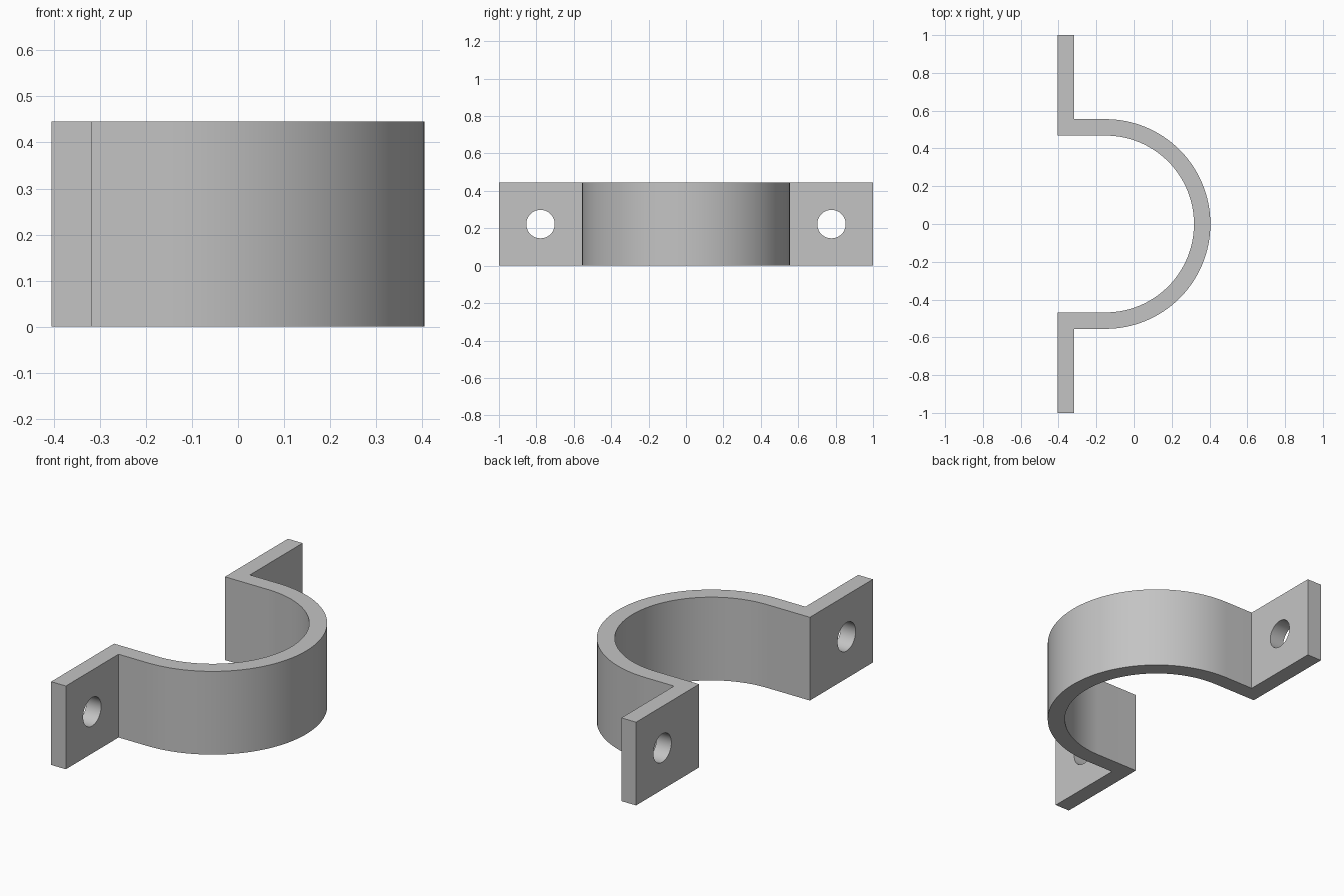
import bpy, bmesh
from math import pi, cos, sin, radians
from mathutils import Matrix

cube = bpy.data.objects.get("Cube")
if cube:
    bpy.data.objects.remove(cube)

HEIGHT = 0.445
THICK = 0.087
BACK = -0.405          # mounting plane of the flanges
R_OUT = 0.555
R_IN = R_OUT - THICK
CENTRE = -BACK - R_OUT  # x of the arc centre
SEGS = 64

steel = bpy.data.materials.new("grey_steel")
steel.use_nodes = True
colour = (0.55, 0.55, 0.55, 1)
steel.diffuse_color = colour
steel.node_tree.nodes["Principled BSDF"].inputs["Base Color"].default_value = colour


def arc(radius):
    """Half circle from -y to +y, bulging towards +x."""
    angles = [-pi / 2 + pi * i / SEGS for i in range(SEGS + 1)]
    return [(CENTRE + radius * cos(a), radius * sin(a)) for a in angles]


# Strap outline: outer side with flange tips, then back along the inner side
face_x = BACK + THICK
outer = [(BACK, -1), (face_x, -1), (face_x, -R_OUT)] + arc(R_OUT)
outer += [(face_x, R_OUT), (face_x, 1), (BACK, 1)]
inner = [(BACK, R_IN)] + arc(R_IN)[::-1] + [(BACK, -R_IN)]

# Extrude the outline into the clamp strap
bm = bmesh.new()
base = bm.faces.new([bm.verts.new((x, y, 0)) for x, y in outer + inner])
top = bmesh.ops.extrude_face_region(bm, geom=[base])["geom"]
bmesh.ops.translate(bm, vec=(0, 0, HEIGHT),
                    verts=[v for v in top if isinstance(v, bmesh.types.BMVert)])
bmesh.ops.recalc_face_normals(bm, faces=bm.faces)
mesh = bpy.data.meshes.new("pipe_clamp")
bm.to_mesh(mesh)
bm.free()
mesh.materials.append(steel)
clamp = bpy.data.objects.new("pipe_clamp", mesh)
bpy.context.collection.objects.link(clamp)

# Bolt holes, one through each flange
bm = bmesh.new()
for side in (-1, 1):
    place = Matrix.Translation((BACK + THICK / 2, side * 0.778, HEIGHT / 2))
    bmesh.ops.create_cone(bm, cap_ends=True, segments=48, radius1=0.076,
                          radius2=0.076, depth=THICK * 2,
                          matrix=place @ Matrix.Rotation(pi / 2, 4, "Y"))
mesh = bpy.data.meshes.new("bolt_hole_cutter")
bm.to_mesh(mesh)
bm.free()
mesh.materials.append(steel)
cutter = bpy.data.objects.new("bolt_hole_cutter", mesh)
cutter.hide_render = True
bpy.context.collection.objects.link(cutter)

cut = clamp.modifiers.new("bolt_holes", "BOOLEAN")
cut.operation = "DIFFERENCE"
cut.solver = "EXACT"
cut.object = cutter
bpy.context.view_layer.objects.active = clamp
clamp.select_set(True)
bpy.ops.object.modifier_apply(modifier=cut.name)
bpy.data.objects.remove(cutter)

# Smooth curves with crisp corners
bpy.ops.object.shade_smooth_by_angle(angle=radians(30))
